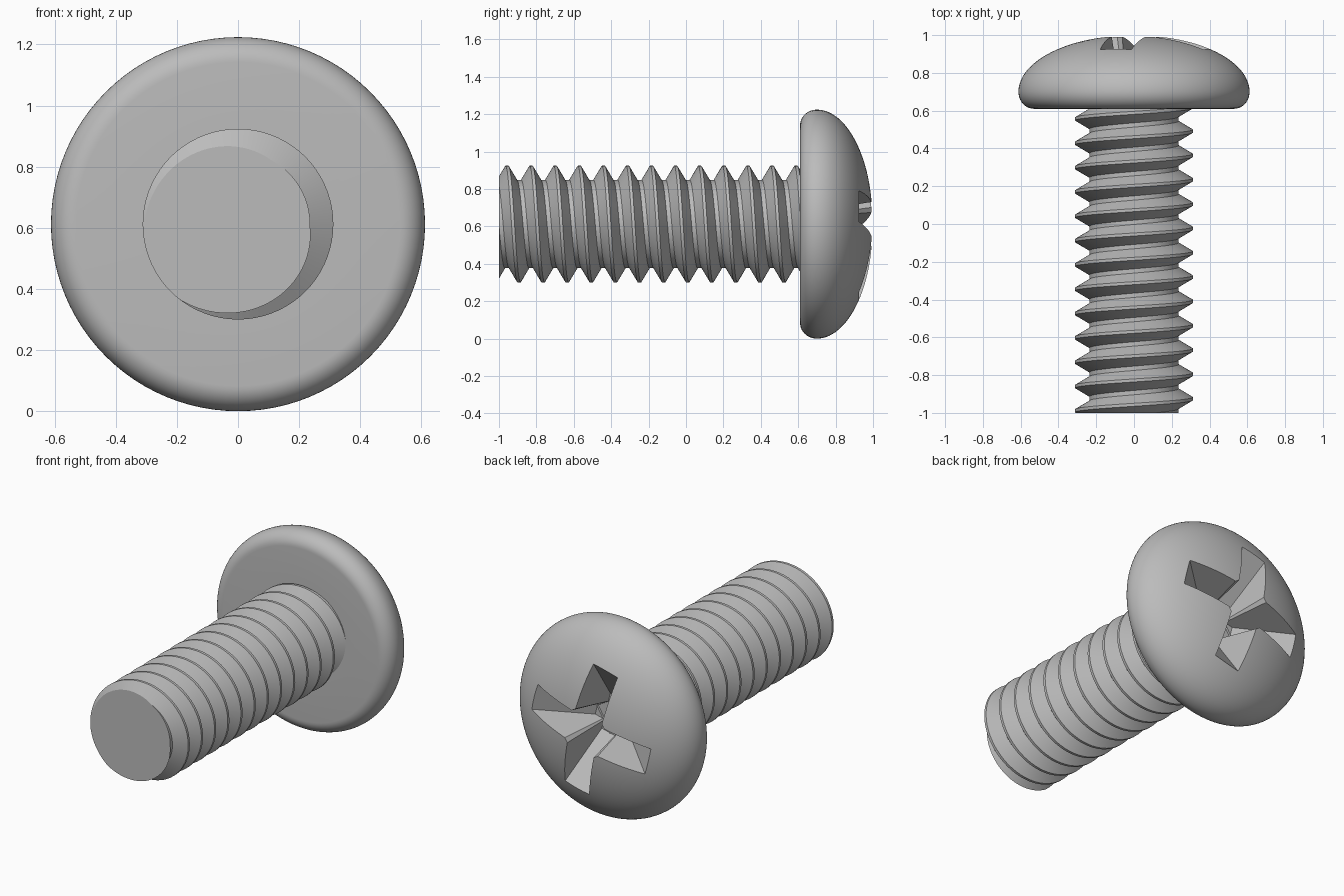
import bpy, bmesh
from math import sin, cos, pi, radians, sqrt
from mathutils import Vector, Matrix

if "Cube" in bpy.data.objects:
    bpy.data.objects.remove(bpy.data.objects["Cube"], do_unlink=True)

HEAD_R = 0.612          # head radius, also height of the screw axis
UNDER, RIM, TIP = 0.61, 0.70, 1.0
ROOT_R, CREST_R, PITCH = 0.236, 0.312, 0.1288

steel = bpy.data.materials.new("grey_steel")
steel.use_nodes = True
grey = (0.5, 0.5, 0.5, 1)
steel.diffuse_color = grey
steel.node_tree.nodes["Principled BSDF"].inputs["Base Color"].default_value = grey


def make_object(name, bm):
    bmesh.ops.recalc_face_normals(bm, faces=bm.faces[:])
    mesh = bpy.data.meshes.new(name)
    bm.to_mesh(mesh)
    bm.free()
    obj = bpy.data.objects.new(name, mesh)
    obj.location.z = HEAD_R
    mesh.materials.append(steel)
    bpy.context.collection.objects.link(obj)
    return obj


def activate(obj):
    bpy.ops.object.select_all(action='DESELECT')
    obj.select_set(True)
    bpy.context.view_layer.objects.active = obj


# Head: rounded rim and elliptical dome, turned about the y axis
def make_head():
    flat = 0.53
    profile = [(0, UNDER), (flat * 0.5, UNDER)]
    for i in range(11):
        a = pi / 2 * i / 10
        profile.append((flat + (HEAD_R - flat) * sin(a), RIM - (RIM - UNDER) * cos(a)))
    for i in range(1, 29):
        a = pi / 2 * i / 28
        profile.append((HEAD_R * cos(a), RIM + (TIP - RIM) * sin(a)))
    bm = bmesh.new()
    verts = [bm.verts.new((r, y, 0)) for r, y in profile]
    edges = [bm.edges.new(pair) for pair in zip(verts, verts[1:])]
    bmesh.ops.spin(bm, geom=verts + edges, cent=(0, 0, 0), axis=(0, 1, 0),
                   angle=2 * pi, steps=96)
    bmesh.ops.remove_doubles(bm, verts=bm.verts[:], dist=0.0001)
    return make_object("head", bm)


# Convex cutter spun about the screw axis
def make_cutter(name, points, angle):
    bm = bmesh.new()
    verts = [bm.verts.new(p) for p in points]
    bmesh.ops.convex_hull(bm, input=verts)
    # a negative turn about y carries +x towards +z
    bmesh.ops.rotate(bm, verts=bm.verts[:], cent=(0, 0, 0),
                     matrix=Matrix.Rotation(-angle, 3, 'Y'))
    obj = make_object(name, bm)
    obj.hide_render = True
    return obj


# Cross recess: two tapered slots with sloping floors and a flared centre
def cut_recess(head):
    turn = radians(14)
    slot = [(sx * r, y, sz * w) for r, y, w in ((0.618, 1.1, 0.106), (0.12, 0.70, 0.058))
            for sx in (-1, 1) for sz in (-1, 1)]
    flare = [(r * cos(k * pi / 2), y, r * sin(k * pi / 2))
             for r, y in ((0.24, 1.1), (0.12, 0.69)) for k in range(4)]
    cutters = [make_cutter("slot_cutter", slot, turn),
               make_cutter("cross_slot_cutter", slot, turn + pi / 2),
               make_cutter("flare_cutter", flare, turn)]
    activate(head)
    for cutter in cutters:
        mod = head.modifiers.new("recess", 'BOOLEAN')
        mod.operation = 'DIFFERENCE'
        mod.solver = 'EXACT'
        mod.object = cutter
        bpy.ops.object.modifier_apply(modifier=mod.name)
        bpy.data.objects.remove(cutter, do_unlink=True)


# Shank: right-handed helical thread, trimmed flat at both ends
def make_shank():
    steps, turns = 72, 16
    start = -0.957 - 2 * PITCH
    crest, flank = 0.008, 0.045
    section = [(-crest - flank, ROOT_R), (-crest, CREST_R),
               (crest, CREST_R), (crest + flank, ROOT_R)]
    n = len(section)
    bm = bmesh.new()
    columns = []
    for j in range(steps):
        a = 2 * pi * j / steps
        columns.append([bm.verts.new((r * sin(a), start + PITCH * (k + j / steps) + dy, r * cos(a)))
                        for k in range(turns) for dy, r in section])
    for j in range(steps):
        here = columns[j]
        # the last column meets the first one turn further on
        there = columns[j + 1] if j + 1 < steps else columns[0][n:]
        for i in range(len(there) - 1):
            bm.faces.new((here[i], here[i + 1], there[i + 1], there[i]))
    for y, side in ((-1, -1), (UNDER + 0.02, 1)):
        cut = bmesh.ops.bisect_plane(
            bm, geom=bm.verts[:] + bm.edges[:] + bm.faces[:], dist=0.00001,
            plane_co=(0, y, 0), plane_no=(0, side, 0), clear_outer=True)
        rim = [e for e in cut["geom_cut"] if isinstance(e, bmesh.types.BMEdge)]
        bmesh.ops.holes_fill(bm, edges=rim, sides=0)
    return make_object("threaded_shank", bm)


head = make_head()
cut_recess(head)
shank = make_shank()
for part in (head, shank):
    activate(part)
    bpy.ops.object.shade_smooth_by_angle(angle=radians(30))
